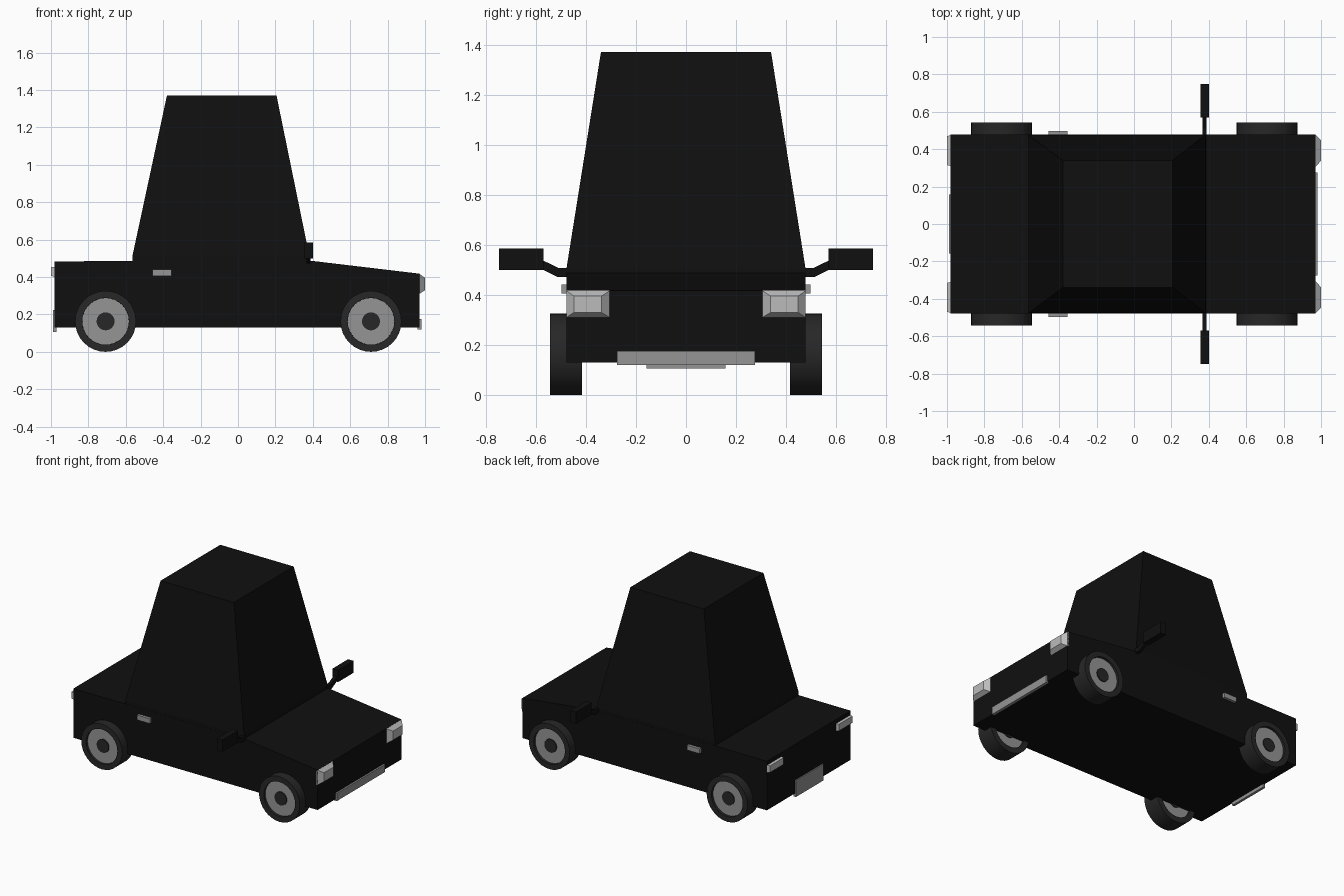
import bpy, bmesh
from math import pi, cos, sin

if "Cube" in bpy.data.objects:
    bpy.data.objects.remove(bpy.data.objects["Cube"])


def material(name, v):
    m = bpy.data.materials.new(name)
    m.diffuse_color = (v, v, v, 1)
    m.use_nodes = True
    m.node_tree.nodes["Principled BSDF"].inputs["Base Color"].default_value = m.diffuse_color
    return m


BLACK = material("black_paint", 0.005)
RUBBER = material("rubber", 0.02)
METAL = material("metal", 0.3)
LAMP = material("lamp_glass", 0.5)


def loft(name, rings, mat, mirror=False, closed=False):
    """Skin a list of matching point rings; cap the ends, or close into a tube."""
    bm = bmesh.new()
    vs = [[bm.verts.new(p) for p in ring] for ring in rings]
    n = len(vs[0])
    pairs = list(zip(vs, vs[1:] + vs[:1])) if closed else list(zip(vs, vs[1:]))
    for a, b in pairs:
        for i in range(n):
            j = (i + 1) % n
            bm.faces.new((a[i], a[j], b[j], b[i]))
    if not closed:
        bm.faces.new(vs[0])
        bm.faces.new(vs[-1])
    bmesh.ops.recalc_face_normals(bm, faces=bm.faces)
    me = bpy.data.meshes.new(name)
    bm.to_mesh(me)
    bm.free()
    me.materials.append(mat)
    ob = bpy.data.objects.new(name, me)
    bpy.context.collection.objects.link(ob)
    if mirror:
        mod = ob.modifiers.new("mirror", 'MIRROR')
        mod.use_axis = (False, True, False)
    return ob


def rect_x(x, y0, y1, z0, z1):
    return [(x, y0, z0), (x, y1, z0), (x, y1, z1), (x, y0, z1)]


def rect_z(z, x0, x1, y):
    return [(x0, -y, z), (x1, -y, z), (x1, y, z), (x0, y, z)]


# Lower body with sloping bonnet
side = [(-0.98, 0.13), (0.97, 0.13), (0.97, 0.418), (0.39, 0.487), (-0.98, 0.484)]
loft("body", [[(x, y, z) for x, z in side] for y in (-0.478, 0.478)], BLACK)

# Tapered cabin on a low upright sill
loft("cabin", [rect_z(0.47, -0.565, 0.385, 0.477), rect_z(0.51, -0.565, 0.382, 0.477),
               rect_z(1.37, -0.38, 0.206, 0.34)], BLACK)

# Headlights and tail lights
loft("headlights", [rect_x(0.96, 0.305, 0.478, 0.31, 0.417), rect_x(0.97, 0.305, 0.478, 0.31, 0.417),
                    rect_x(1.0, 0.338, 0.448, 0.33, 0.395)], LAMP, True)
loft("tail_lights", [rect_x(-0.97, 0.308, 0.476, 0.402, 0.456),
                     rect_x(-1.0, 0.315, 0.47, 0.405, 0.453)], LAMP, True)

# Front and rear plates
loft("front_plate", [rect_x(x, -0.276, 0.276, 0.12, 0.175) for x in (0.96, 0.982)], METAL)
loft("rear_plate", [rect_x(x, -0.157, 0.157, 0.106, 0.225) for x in (-0.97, -0.988)], METAL)

# Door handles
loft("door_handles", [rect_x(x, 0.47, 0.498, 0.406, 0.441) for x in (-0.458, -0.355)], METAL, True)

# Wing mirrors on bent arms
arm = [(0.46, 0.472), (0.515, 0.472), (0.58, 0.505), (0.58, 0.542), (0.51, 0.508), (0.46, 0.508)]
loft("mirror_arms", [[(x, y, z) for y, z in arm] for x in (0.366, 0.388)], BLACK, True)
loft("wing_mirrors", [rect_x(x, 0.57, 0.748, 0.5, 0.585) for x in (0.355, 0.4)], BLACK, True)

# Wheels: tyre ring, recessed disc, centre cap
N = 32


def circle(cx, r, y):
    return [(cx + r * cos(2 * pi * i / N), y, 0.163 + r * sin(2 * pi * i / N)) for i in range(N)]


for label, cx in (("rear", -0.708), ("front", 0.711)):
    tyre = [(0.163, 0.415), (0.163, 0.543), (0.125, 0.543), (0.123, 0.415)]
    parts = [
        loft(label + "_tyres", [circle(cx, r, y) for r, y in tyre], RUBBER, True, True),
        loft(label + "_wheel_discs", [circle(cx, 0.125, y) for y in (0.43, 0.525)], METAL, True),
        loft(label + "_wheel_caps", [circle(cx, 0.048, y) for y in (0.422, 0.532)], RUBBER, True),
    ]
    for ob in parts:
        bpy.ops.object.select_all(action='DESELECT')
        ob.select_set(True)
        bpy.context.view_layer.objects.active = ob
        bpy.ops.object.shade_smooth_by_angle(angle=0.6)
